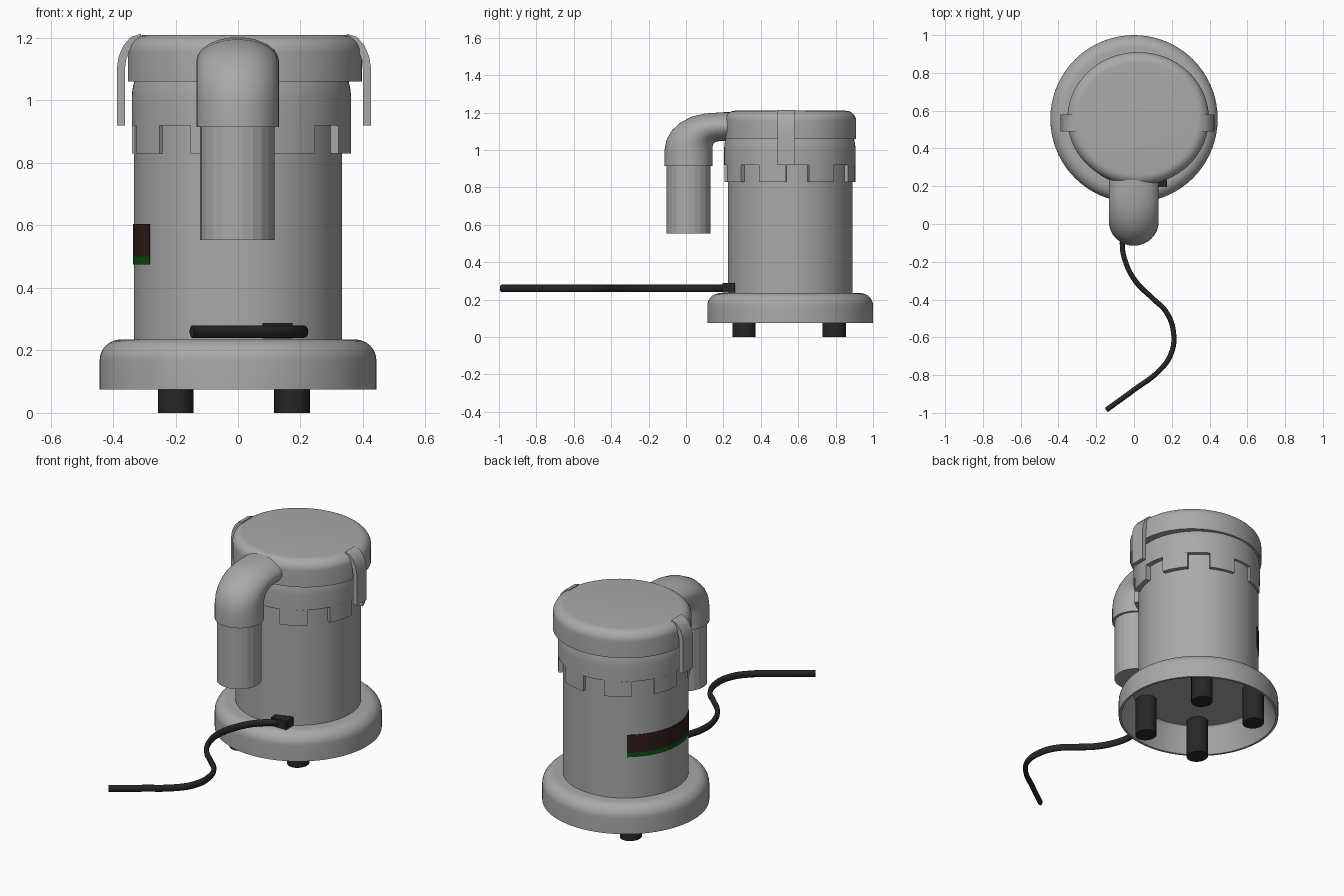
import bpy, bmesh, math
from mathutils import Vector

if "Cube" in bpy.data.objects:
    bpy.data.objects.remove(bpy.data.objects["Cube"])

CX, CY = 0.0, 0.557          # axis of the pump housing


def material(name, rgb):
    m = bpy.data.materials.new(name)
    m.diffuse_color = (*rgb, 1.0)
    m.use_nodes = True
    m.node_tree.nodes["Principled BSDF"].inputs["Base Color"].default_value = m.diffuse_color
    return m


GREY = material("grey_plastic", (0.40, 0.40, 0.40))
BLACK = material("black_rubber", (0.02, 0.02, 0.02))
BROWN = material("dark_maroon", (0.035, 0.012, 0.012))
GREEN = material("green", (0.003, 0.09, 0.006))


def finish(name, bm, mat, loc=(0, 0, 0), scale=(1, 1, 1), smooth=35):
    bmesh.ops.remove_doubles(bm, verts=bm.verts, dist=1e-5)
    bmesh.ops.recalc_face_normals(bm, faces=bm.faces)
    me = bpy.data.meshes.new(name)
    bm.to_mesh(me)
    bm.free()
    me.materials.append(mat)
    if smooth:
        me.shade_smooth()
        me.set_sharp_from_angle(angle=math.radians(smooth))
    ob = bpy.data.objects.new(name, me)
    ob.location, ob.scale = loc, scale
    bpy.context.collection.objects.link(ob)
    return ob


def loft(bm, rings, close_ends=True):
    """Bridge equal-length closed rings of coordinates."""
    vs = [[bm.verts.new(p) for p in r] for r in rings]
    n = len(vs[0])
    for a, b in zip(vs, vs[1:]):
        for i in range(n):
            j = (i + 1) % n
            bm.faces.new((a[i], a[j], b[j], b[i]))
    if close_ends:
        bm.faces.new(vs[0])
        bm.faces.new(vs[-1])


def lathe(name, profile, mat, loc, scale=(1, 1, 1), sides=72, smooth=35, ends=True):
    """Turn a (radius, z) profile around the vertical axis."""
    bm = bmesh.new()
    rings = [[(r * math.cos(2 * math.pi * i / sides), r * math.sin(2 * math.pi * i / sides), z)
              for i in range(sides)] for r, z in profile]
    if not ends:
        rings.append(rings[0])
    loft(bm, rings, ends)
    return finish(name, bm, mat, loc, scale, smooth)


def fillet(r, z, rad, steps=8):
    """Rounded upper outer corner ending at radius r and height z."""
    return [(r - rad + rad * math.cos(t), z - rad + rad * math.sin(t))
            for t in (math.pi / 2 * i / steps for i in range(steps + 1))]


def arc_plate(name, r0, r1, z0, z1, a0, a1, mat, loc):
    """Curved block between two radii, heights and angles (degrees)."""
    n = max(4, int((a1 - a0) / 4))
    rings = []
    for i in range(n + 1):
        a = math.radians(a0 + (a1 - a0) * i / n)
        rings.append([(r * math.cos(a), r * math.sin(a), z)
                      for r, z in ((r0, z0), (r1, z0), (r1, z1), (r0, z1))])
    bm = bmesh.new()
    loft(bm, rings)
    return finish(name, bm, mat, loc)


def box(name, lo, hi, mat):
    bm = bmesh.new()
    loft(bm, [[(lo[0], lo[1], z), (hi[0], lo[1], z), (hi[0], hi[1], z), (lo[0], hi[1], z)]
              for z in (lo[2], hi[2])])
    return finish(name, bm, mat, smooth=0)


# hollow base with a rounded rim
lathe("base", [(0.36, 0.222)] + fillet(0.43, 0.222, 0.065)[1:] + [(0.43, 0.075), (0.443, 0.075)]
      + fillet(0.443, 0.235, 0.068)[:] + [(0.3, 0.235)], GREY, (CX, CY, 0))

# four rubber feet
for x in (-0.199, 0.173):
    for y in (0.31, 0.793):
        lathe("foot", [(0.057, 0.0), (0.057, 0.223)], BLACK, (x, y, 0),
              scale=(1, 1.1, 1), sides=32)

# cylindrical body
lathe("body", [(0.333, 0.233), (0.333, 1.07)], GREY, (CX, CY, 0))

# upper collar and its hanging tabs
COLLAR = (0.011, 0.555, 0)
lathe("collar", [(0.32, 0.92), (0.351, 0.92), (0.351, 1.01), (0.349, 1.035), (0.343, 1.062), (0.32, 1.062)],
      GREY, COLLAR, ends=False)
for k in range(8):
    mid = -90 + 7 + 22.5 + 45 * k
    arc_plate("collar_tab", 0.318, 0.351, 0.83, 0.92, mid - 12.3, mid + 12.3, GREY, COLLAR)

# lid, slightly wider in x
lathe("lid", [(0.352, 1.06)] + fillet(0.352, 1.21, 0.055), GREY, (0.022, 0.558, 0),
      scale=(1.064, 1, 1))

# clips hooked over the lid on both sides
hook = [(0.407, 0.92), (0.407, 1.10), (0.401, 1.14), (0.386, 1.175), (0.362, 1.203), (0.330, 1.213),
        (0.330, 1.187), (0.350, 1.180), (0.366, 1.160), (0.377, 1.13), (0.381, 1.10), (0.381, 0.92)]
for side, s in (("left", -1), ("right", 1)):
    bm = bmesh.new()
    loft(bm, [[(0.019 + s * x, y, z) for x, z in hook] for y in (0.490, 0.580)])
    finish(side + "_clip", bm, GREY)

# outlet elbow: sections spanned between outer and inner (y, z) points
spans = [((-0.115, 0.915), (0.142, 0.915)), ((-0.115, 1.00), (0.142, 1.00)),
         ((-0.104, 1.055), (0.143, 1.022)), ((-0.075, 1.105), (0.148, 1.035)),
         ((-0.030, 1.147), (0.157, 1.042)), ((0.030, 1.178), (0.168, 1.046)),
         ((0.100, 1.195), (0.185, 1.048)), ((0.200, 1.202), (0.215, 1.049)),
         ((0.300, 1.202), (0.300, 1.049))]
rings = []
for o, i in spans:
    o, i = Vector((0, *o)), Vector((0, *i))
    c, h = (o + i) / 2, (o - i) / 2
    rings.append([c + h * math.cos(t) + Vector((0.132 * math.sin(t) - 0.001, 0, 0))
                  for t in (2 * math.pi * k / 40 for k in range(40))])
bm = bmesh.new()
loft(bm, rings)
finish("outlet_elbow", bm, GREY, smooth=40)

# faceted outlet pipe
lathe("outlet_pipe", [(0.119, 0.553), (0.119, 0.93)], GREY, (-0.002, 0.014, 0), sides=22, smooth=0)

# label plate on the left: dark panel above a green stripe
arc_plate("label_panel", 0.331, 0.336, 0.50, 0.605, 126, 212, BROWN, (CX, CY, 0))
arc_plate("label_stripe", 0.331, 0.336, 0.475, 0.50, 126, 212, GREEN, (CX, CY, 0))

# cable socket and flattened power cable
box("cable_socket", (0.078, 0.195, 0.238), (0.175, 0.262, 0.288), BLACK)
path = [(0.12, 0.21), (0.03, 0.14), (-0.035, 0.03), (-0.062, -0.10), (-0.045, -0.20), (0.01, -0.305),
        (0.10, -0.395), (0.17, -0.465), (0.21, -0.58), (0.195, -0.69), (0.135, -0.775), (0.0, -0.878), (-0.147, -0.985)]
cu = bpy.data.curves.new("power_cable", 'CURVE')
cu.dimensions = '3D'
cu.bevel_depth, cu.bevel_resolution = 0.0135, 4
cu.use_fill_caps = True
sp = cu.splines.new('BEZIER')
sp.bezier_points.add(len(path) - 1)
for bp, (x, y) in zip(sp.bezier_points, path):
    bp.co = (x, y, 0)
    bp.handle_left_type = bp.handle_right_type = 'AUTO'
sp.resolution_u = 6
cu.materials.append(BLACK)
cable = bpy.data.objects.new("power_cable", cu)
cable.location, cable.scale = (0, 0, 0.26), (1, 1, 1.48)
bpy.context.collection.objects.link(cable)
